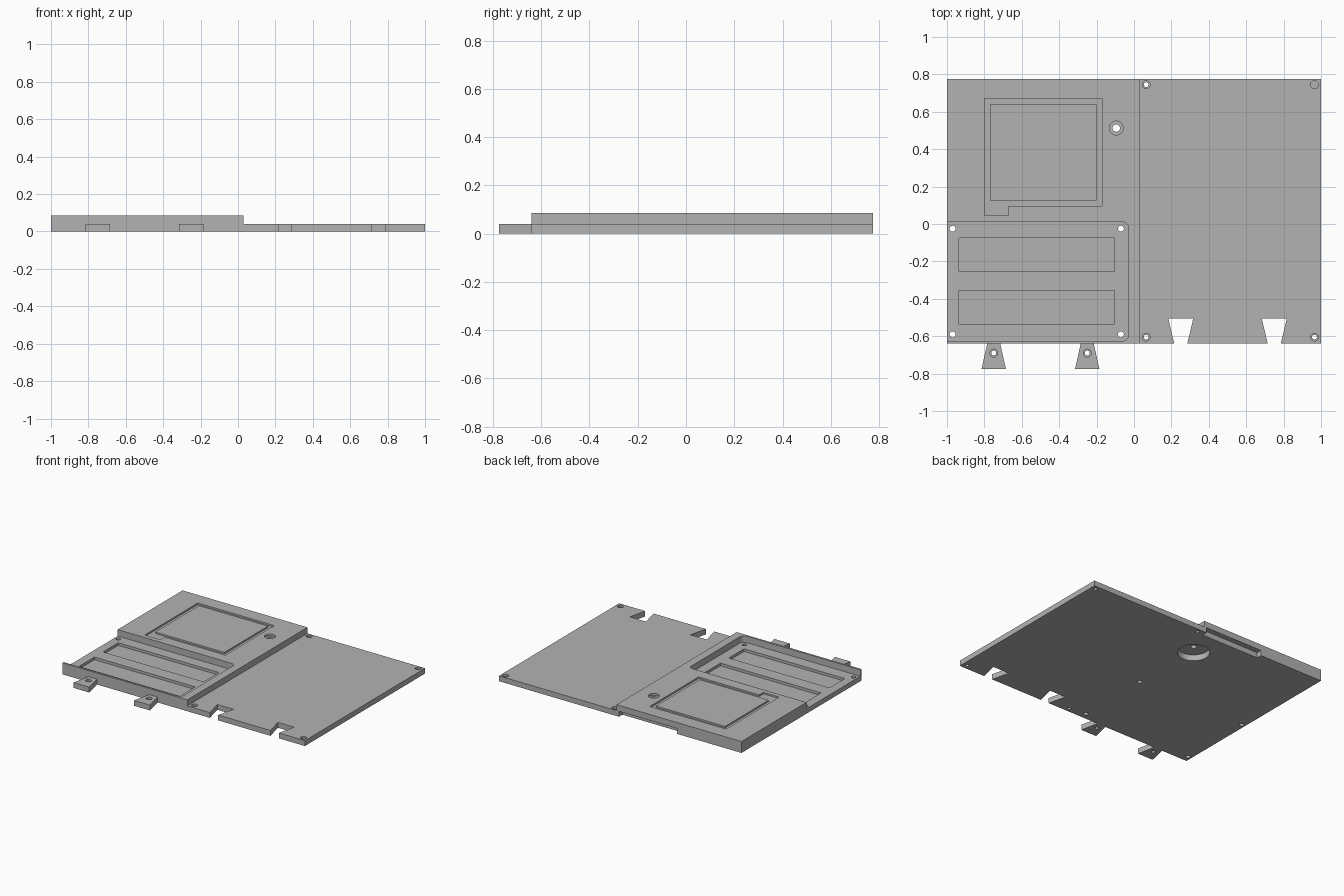
import bpy
import bmesh
from math import cos, sin, pi

cube = bpy.data.objects.get("Cube")
if cube:
    bpy.data.objects.remove(cube, do_unlink=True)

grey = bpy.data.materials.new("plain_grey")
grey.use_nodes = True
GREY = (0.45, 0.45, 0.45, 1)
grey.diffuse_color = GREY
grey.node_tree.nodes["Principled BSDF"].inputs["Base Color"].default_value = GREY


def prism(name, outline, low, high):
    """Extrude a flat outline in x, y from one height to another."""
    bm = bmesh.new()
    face = bm.faces.new([bm.verts.new((x, y, low)) for x, y in outline])
    top = bmesh.ops.extrude_face_region(bm, geom=[face])["geom"]
    verts = [v for v in top if isinstance(v, bmesh.types.BMVert)]
    bmesh.ops.translate(bm, verts=verts, vec=(0, 0, high - low))
    bmesh.ops.recalc_face_normals(bm, faces=bm.faces)
    mesh = bpy.data.meshes.new(name)
    bm.to_mesh(mesh)
    bm.free()
    mesh.materials.append(grey)
    obj = bpy.data.objects.new(name, mesh)
    bpy.context.collection.objects.link(obj)
    return obj


def rect(x0, x1, y0, y1):
    return [(x0, y0), (x1, y0), (x1, y1), (x0, y1)]


def circle(x, y, r, sides=32):
    return [(x + r * cos(2 * pi * i / sides), y + r * sin(2 * pi * i / sides))
            for i in range(sides)]


def combine(obj, outline, low, high, operation="DIFFERENCE"):
    """Cut a prism from a part, or join it on."""
    tool = prism("cutter", outline, low, high)
    tool.hide_render = True
    mod = obj.modifiers.new("shape", "BOOLEAN")
    mod.operation, mod.solver, mod.object = operation, "EXACT", tool
    bpy.context.view_layer.objects.active = obj
    bpy.ops.object.modifier_apply(modifier=mod.name)
    bpy.data.objects.remove(tool, do_unlink=True)


def screw_hole(obj, x, y, head, shaft, top, depth):
    combine(obj, circle(x, y, shaft), -0.1, 0.2)
    combine(obj, circle(x, y, head), top - depth, 0.2)


FRONT, BACK, THIN, THICK = -0.64, 0.775, 0.04, 0.085
FLOOR, STEP = 0.037, 0.03

# Thin base plate on the left half, thick block on the right half
plate = prism("base_plate", rect(STEP, 1, FRONT, BACK), 0, THIN)
block = prism("raised_block", rect(-1, STEP, FRONT, BACK), 0, THICK)

# Dovetail sockets in the plate, matching tabs on the block
for i, x in enumerate((0.25, 0.75)):
    combine(plate, [(x - 0.03, FRONT - 0.02), (x + 0.03, FRONT - 0.02),
                    (x + 0.067, -0.505), (x - 0.067, -0.505)], -0.1, 0.2)
    tab = prism(f"dovetail_tab_{i + 1}",
                [(x - 1.065, -0.775), (x - 0.935, -0.775),
                 (x - 0.965, FRONT), (x - 1.035, FRONT)], 0, THIN)
    screw_hole(tab, x - 1, -0.69, 0.021, 0.013, THIN, 0.015)

# Corner screw holes of the plate
for x in (0.065, 0.965):
    for y in (-0.605, 0.745):
        screw_hole(plate, x, y, 0.021, 0.013, THIN, 0.015)

# Open-sided pocket with rounded inner corners
R = 0.03
ARC = [(R * cos(a * pi / 12), R * sin(a * pi / 12)) for a in range(7)]
lower = [(-0.03 - R + c, -0.625 + R - s) for c, s in reversed(ARC)]
upper = [(-0.03 - R + c, 0.01 - R + s) for c, s in ARC]
combine(block, [(-1.1, -0.625)] + lower + upper + [(-1.1, 0.01)], FLOOR, 0.2)

# Two long slots and four holes in the pocket floor
for y in (-0.535, -0.255):
    combine(block, rect(-0.935, -0.105, y, y + 0.18), FLOOR - 0.02, FLOOR + 0.01)
for x in (-0.97, -0.07):
    for y in (-0.59, -0.025):
        combine(block, circle(x, y, 0.016), -0.1, 0.2)

# Shallow framed outline with a corner notch on the block top
DEEP = THICK - 0.012
combine(block, rect(-0.8, -0.17, 0.095, 0.67), DEEP, 0.2)
combine(block, rect(-0.8, -0.67, 0.045, 0.11), DEEP, 0.2)
combine(block, rect(-0.77, -0.2, 0.125, 0.64), DEEP - 0.01, THICK, "UNION")

# Hanging hole with a wide round recess underneath
combine(block, circle(-0.095, 0.513, 0.11, 48), -0.1, 0.045)
screw_hole(block, -0.095, 0.513, 0.037, 0.02, THICK, 0.015)

# Cable slot low on the back edge
combine(block, rect(-0.47, 0.01, BACK - 0.04, BACK + 0.1), -0.1, THIN)

# Keep flat faces crisp and round the hole walls
for obj in (plate, block):
    bpy.ops.object.select_all(action="DESELECT")
    obj.select_set(True)
    bpy.context.view_layer.objects.active = obj
    bpy.ops.object.shade_smooth_by_angle(angle=0.5)
